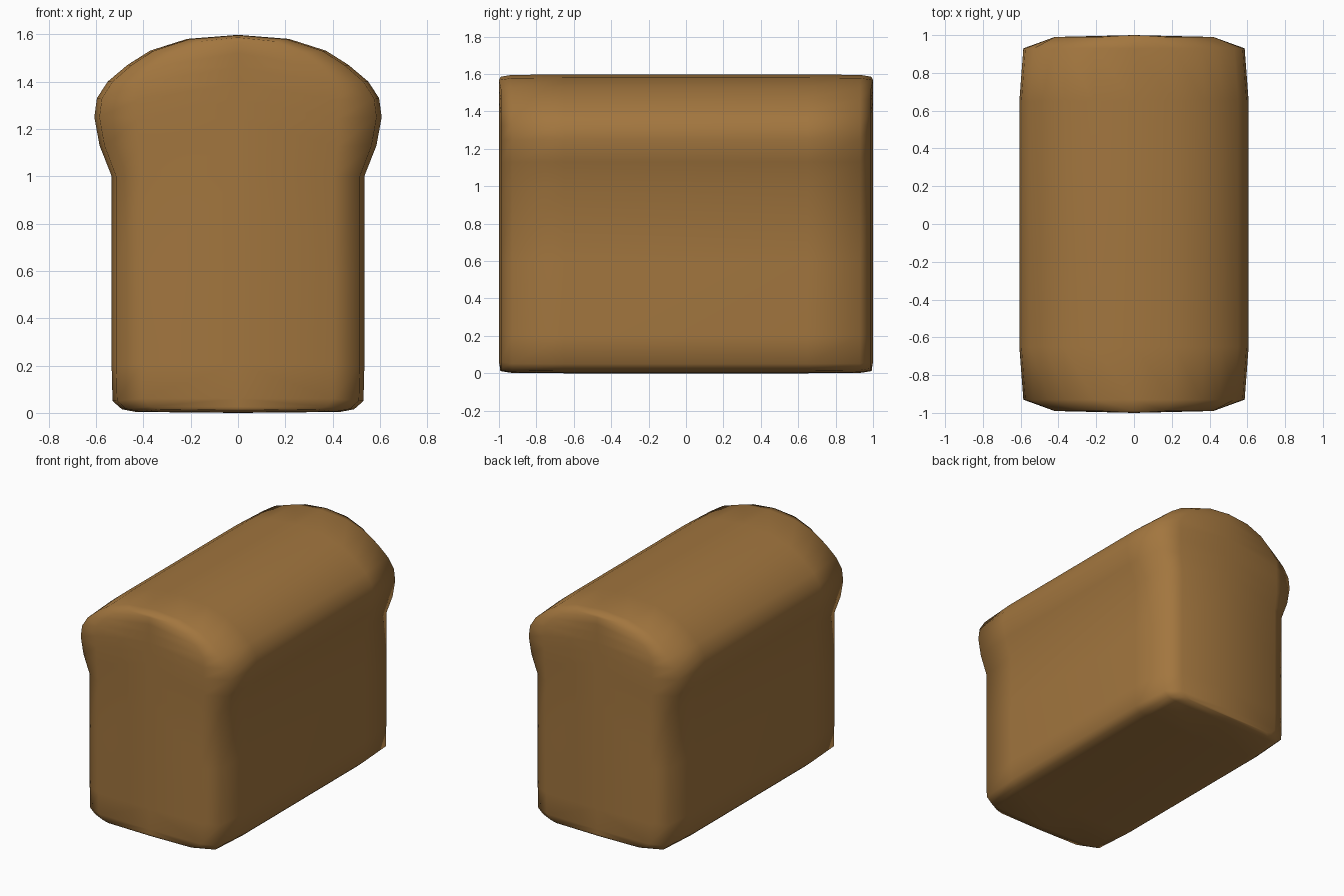
import bpy, bmesh

if "Cube" in bpy.data.objects:
    bpy.data.objects.remove(bpy.data.objects["Cube"])

# Half outline of the loaf cross-section, bottom centre to top centre (x, z)
half = [(0, 0), (0.43, 0.004), (0.49, 0.015), (0.53, 0.05), (0.534, 0.2),
        (0.534, 0.6), (0.534, 1.0), (0.585, 1.13), (0.607, 1.25), (0.596, 1.33),
        (0.55, 1.40), (0.467, 1.47), (0.372, 1.53), (0.215, 1.58), (0, 1.597)]
outline = half + [(-x, z) for x, z in half[-2:0:-1]]
n, last = len(outline), len(half) - 1

bm = bmesh.new()


def ring(y, sx, sz, limit=1.0):
    """One cross-section, narrowed in x and slightly shrunk in height."""
    return [bm.verts.new((max(-limit, min(limit, x * sx)), y, 0.8 + (z - 0.8) * sz))
            for x, z in outline]


# Loaf body: rings along the length, pulled in toward the ends
rings = [ring(-0.99, 0.76, 0.986, 0.42), ring(-0.93, 0.965, 0.998), ring(-0.65, 1, 1),
         ring(0.65, 1, 1), ring(0.93, 0.965, 0.998), ring(0.99, 0.76, 0.986, 0.42)]
for a, b in zip(rings, rings[1:]):
    for i in range(n):
        j = (i + 1) % n
        bm.faces.new((a[i], a[j], b[j], b[i]))

# Gently domed end faces with a central column
for r, y in ((rings[0], -1.0), (rings[-1], 1.0)):
    mid = [r[0]] + [bm.verts.new((0, y if i > 2 else y * 0.994, r[i].co.z))
                    for i in range(1, last)] + [r[last]]
    for side in (1, -1):
        edge = [r[(side * i) % n] for i in range(last + 1)]
        for i in range(last):
            quad = list(dict.fromkeys((edge[i], edge[i + 1], mid[i + 1], mid[i])))
            bm.faces.new(quad)

bmesh.ops.recalc_face_normals(bm, faces=bm.faces)
for f in bm.faces:
    f.smooth = True

mesh = bpy.data.meshes.new("bread_loaf")
bm.to_mesh(mesh)
bm.free()

# Crust colour
crust = bpy.data.materials.new("crust brown")
crust.diffuse_color = (0.362, 0.181, 0.049, 1)
crust.use_nodes = True
crust.node_tree.nodes["Principled BSDF"].inputs["Base Color"].default_value = crust.diffuse_color
mesh.materials.append(crust)
loaf = bpy.data.objects.new("bread_loaf", mesh)
bpy.context.collection.objects.link(loaf)
